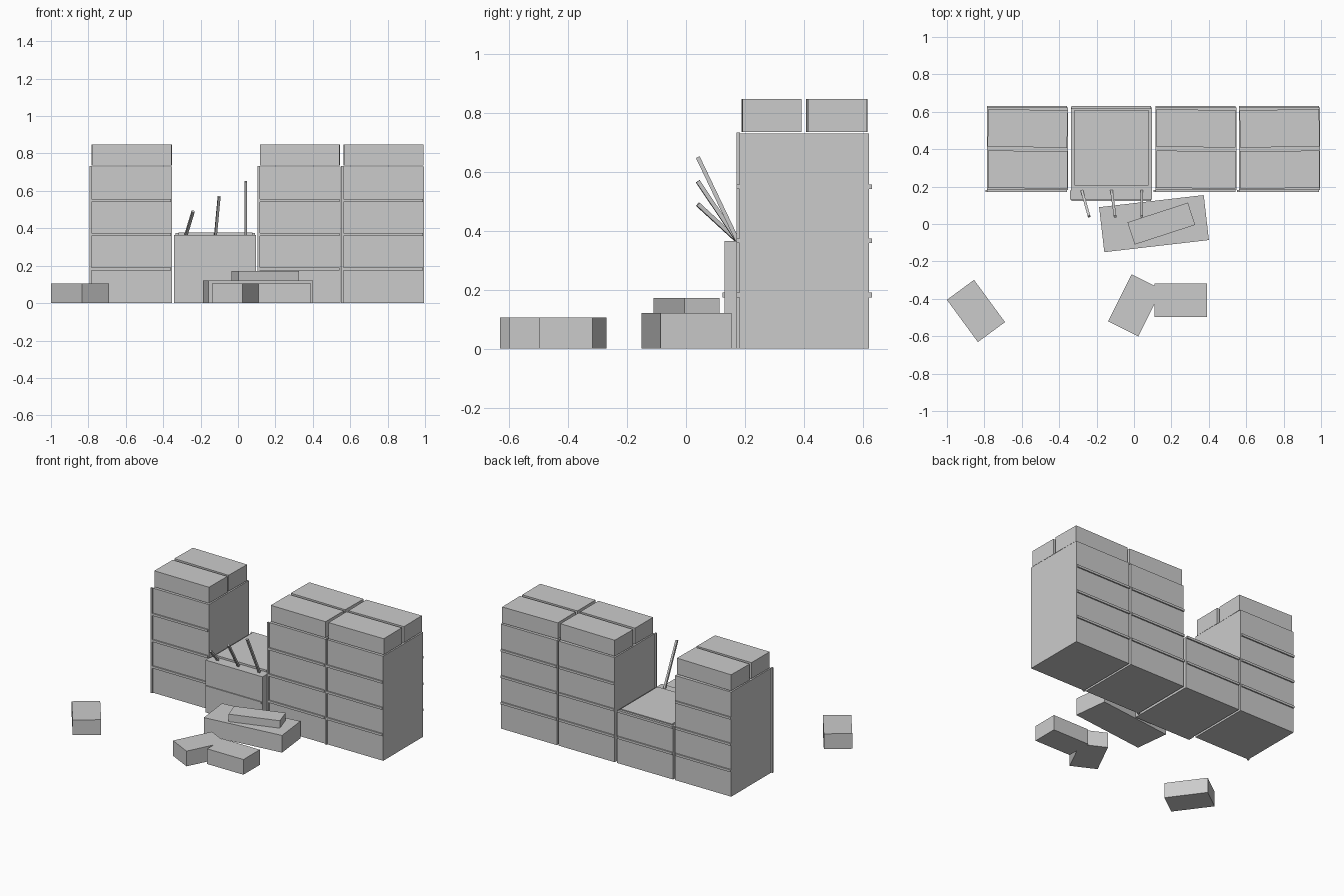
import bpy, math
from mathutils import Vector

if "Cube" in bpy.data.objects:
    bpy.data.objects.remove(bpy.data.objects["Cube"])


def material(name, v):
    m = bpy.data.materials.new(name)
    m.diffuse_color = (v, v, v, 1)
    m.use_nodes = True
    m.node_tree.nodes["Principled BSDF"].inputs["Base Color"].default_value = m.diffuse_color
    return m


grey = material("plain grey", 0.6)


def block(name, center, size, angle=0.0):
    """Box centred at center, turned about z by angle in degrees."""
    bpy.ops.mesh.primitive_cube_add(size=1, location=center, rotation=(0, 0, math.radians(angle)))
    ob = bpy.context.object
    ob.name = name
    ob.scale = size
    ob.data.materials.append(grey)
    return ob


def span(name, x, y, z):
    """Axis-aligned box from its three ranges."""
    ranges = (x, y, z)
    return block(name, [(a + b) / 2 for a, b in ranges], [b - a for a, b in ranges])


def stick(name, a, b, thick):
    """Square bar from a to b."""
    a, b = Vector(a), Vector(b)
    ob = block(name, (a + b) / 2, (thick, thick, (b - a).length))
    ob.rotation_euler = (b - a).to_track_quat('Z', 'Y').to_euler()
    return ob


# Tall barrier bins with corner posts, ribs and two bags on top
for i, (x0, tilt) in enumerate([(-0.785, -1.2), (0.115, -0.9), (0.562, 0.8)]):
    x1 = x0 + 0.433
    span(f"bin_{i}", (x0, x1), (0.181, 0.622), (0, 0.73))
    span(f"corner_post_{i}", (x0 - 0.01, x0 + 0.002), (0.171, 0.183), (0, 0.733))
    for z in (0.182, 0.366, 0.549):
        span(f"front_rib_{i}", (x0, x1 - 0.005), (0.172, 0.185), (z - 0.008, z + 0.008))
        span(f"back_rib_{i}", (x0, x1 - 0.005), (0.615, 0.631), (z - 0.008, z + 0.008))
    xm = (x0 + x1) / 2
    block(f"top_bag_front_{i}", (xm, 0.291, 0.791), (0.425, 0.2, 0.112), tilt * 0.4)
    block(f"top_bag_back_{i}", (xm, 0.511, 0.791), (0.425, 0.2, 0.112), tilt)

# Half-height damaged bin, bulging to the front
span("low_bin", (-0.337, 0.097), (0.18, 0.622), (0, 0.365))
span("low_bin_bulge", (-0.342, 0.097), (0.131, 0.18), (0, 0.365))
span("low_bin_fill", (-0.318, 0.077), (0.205, 0.61), (0.36, 0.378))
span("low_front_rib", (-0.335, 0.09), (0.124, 0.135), (0.174, 0.19))
for z in (0.182, 0.366):
    span("low_back_rib", (-0.335, 0.09), (0.615, 0.631), (z - 0.008, z + 0.008))

# Bent bars sticking out of the damaged bin
for x0, x1, z in [(-0.278, -0.24, 0.49), (-0.12, -0.101, 0.568), (0.042, 0.042, 0.65)]:
    stick("bent_bar", (x0, 0.176, 0.365), (x1, 0.04, z), 0.014)

# Spilled rubble
block("rubble_base", (0.107, 0.002, 0.06), (0.563, 0.242, 0.12), 6.6)
block("rubble_top", (0.146, 0.002, 0.145), (0.34, 0.125, 0.054), 18)

# Loose bags on the ground
for x, y, a in [(-0.845, -0.465, -53.7), (0.005, -0.435, 63.4), (0.25, -0.407, 0)]:
    block("loose_bag", (x, y, 0.053), (0.28, 0.18, 0.106), a)
